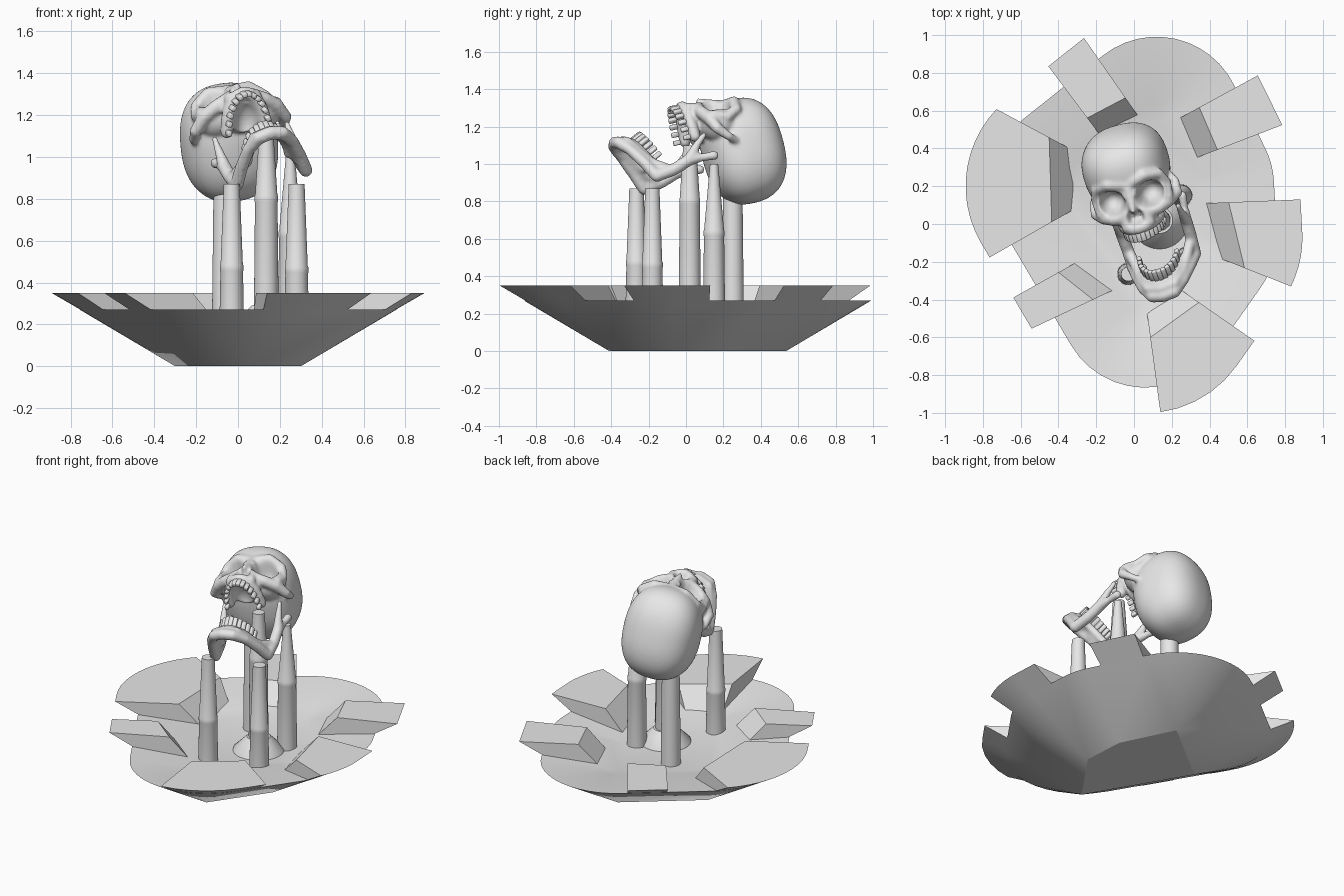
import bpy, bmesh, math
from mathutils import Matrix, Vector

if "Cube" in bpy.data.objects:
    bpy.data.objects.remove(bpy.data.objects["Cube"])

grey = bpy.data.materials.new("pale_grey")
grey.use_nodes = True
grey.diffuse_color = (0.8, 0.8, 0.8, 1)
grey.node_tree.nodes["Principled BSDF"].inputs["Base Color"].default_value = (0.8, 0.8, 0.8, 1)


def make(name, bm, matrix=Matrix(), angle=35):
    """Turn a bmesh into an object, smooth except at sharp edges."""
    bmesh.ops.recalc_face_normals(bm, faces=bm.faces)
    me = bpy.data.meshes.new(name)
    bm.to_mesh(me)
    bm.free()
    me.materials.append(grey)
    ob = bpy.data.objects.new(name, me)
    bpy.context.collection.objects.link(ob)
    ob.matrix_world = matrix
    bpy.ops.object.select_all(action='DESELECT')
    ob.select_set(True)
    bpy.context.view_layer.objects.active = ob
    bpy.ops.object.shade_smooth_by_angle(angle=math.radians(angle))


def frame(side, back, origin):
    """Matrix from rough sideways and backward axes."""
    x = Vector(side).normalized()
    y = Vector(back)
    y = (y - x * y.dot(x)).normalized()
    m = Matrix((x, y, x.cross(y))).transposed().to_4x4()
    return Matrix.Translation(origin) @ m


# Dish: a flared pentagon with rounded corners
BASE = [Vector(p) for p in ((.12, .535), (-.3, .2), (.06, -.41), (.3, -.07), (.285, .2))]
FLARE = 1.69


def outline(offset, z):
    pts = []
    for i, v in enumerate(BASE):
        a, b = v - BASE[i - 1], BASE[(i + 1) % len(BASE)] - v
        a0, a1 = math.atan2(-a.x, a.y), math.atan2(-b.x, b.y)
        turn = (a1 - a0) % math.tau
        for k in range(13):
            t = a0 + turn * k / 12
            pts.append((v.x + offset * math.cos(t), v.y + offset * math.sin(t), z))
    return pts


def loft(*rings):
    bm = bmesh.new()
    rows = [[bm.verts.new(p) for p in r] for r in rings]
    n = len(rows[0])
    for a, b in zip(rows, rows[1:]):
        for i in range(n):
            bm.faces.new((a[i], a[(i + 1) % n], b[(i + 1) % n], b[i]))
    bm.faces.new(rows[0])
    bm.faces.new(rows[-1])
    bmesh.ops.remove_doubles(bm, verts=bm.verts, dist=1e-4)
    return bm


make("dish", loft(outline(0, 0), outline(.27 * FLARE, .27),
                  outline(.1, .225), outline(0, .2)), angle=25)

# Raised rim slabs: two foot corners, then two outer corners
SLABS = {"back": ((-.18, .47), (.02, .575), (-.465, .85), (-.265, .985)),
         "back_left": ((.24, .56), (.33, .35), (.68, .80), (.80, .53)),
         "left": ((.38, .11), (.45, -.18), (.885, .13), (.83, -.33)),
         "front_left": ((.25, -.35), (.07, -.48), (.64, -.62), (.14, -1)),
         "front_right": ((-.11, -.35), (-.3, -.2), (-.555, -.56), (-.64, -.39)),
         "right": ((-.33, .07), (-.34, .4), (-.77, -.18), (-.75, .62))}
UP = Vector((0, 0, 1))
for name, corners in SLABS.items():
    p, q, r, s = (Vector((x, y, .22)) for x, y in corners)
    inside = (r + s) / 2 * .85 + (p + q) / 2 * .15 + UP * .08
    ramp = (r - p) * .24 + UP * .13
    bm = loft(outline(.15 * FLARE - .008, .15), outline(.35 * FLARE, .35))
    for point, normal in ((p, (r - p).cross(UP)), (q, (s - q).cross(UP)), (p, (q - p).cross(ramp))):
        if normal.dot(inside - point) > 0:
            normal = -normal
        cut = bmesh.ops.bisect_plane(bm, geom=bm.verts[:] + bm.edges[:] + bm.faces[:], dist=1e-5,
                                     plane_co=point, plane_no=normal, clear_outer=True)
        edges = [e for e in cut["geom_cut"] if isinstance(e, bmesh.types.BMEdge)]
        bmesh.ops.holes_fill(bm, edges=edges)
    make(name + "_rim_slab", bm, angle=25)


# Turned posts with a thin band
def turned(name, x, y, profile):
    bm = bmesh.new()
    verts = [bm.verts.new((r, 0, z)) for r, z in profile]
    edges = [bm.edges.new(e) for e in zip(verts, verts[1:])]
    bmesh.ops.spin(bm, geom=verts + edges, cent=(0, 0, 0), axis=(0, 0, 1),
                   angle=math.tau, steps=32, use_duplicate=False)
    bmesh.ops.remove_doubles(bm, verts=bm.verts, dist=1e-5)
    make(name, bm, Matrix.Translation((x, y, 0)))


POSTS = {"front_right_post": (-.03, -.265, .47, .87, .038),
         "front_left_post": (.28, -.18, .46, .87, .038),
         "centre_post": (.135, .02, .8, 1.1, .035),
         "rear_left_post": (.25, .15, .63, 1.0, .022)}
for name, (x, y, band, top, tip) in POSTS.items():
    turned(name, x, y, [(0, .14), (.06, .14), (.054, band - .02), (.056, band - .012),
                        (.056, band + .012), (.053, band + .02), (tip, top), (0, top)])
turned("rear_right_post", -.065, .25, [(0, .14), (.06, .14), (.052, .86), (0, .86)])
turned("centre_collar", .135, .02, [(.16, .17), (.15, .21), (.07, .29), (0, .29)])


# Organic building blocks: balls that are fused into one skin
def ball_template(subdivisions, power=2):
    """Unit ball; a power above two makes it boxier."""
    bm = bmesh.new()
    bmesh.ops.create_icosphere(bm, subdivisions=subdivisions, radius=1)
    for v in bm.verts:
        v.co /= sum(abs(c) ** power for c in v.co) ** (1 / power)
    ball = [v.co[:] for v in bm.verts], [[v.index for v in f.verts] for f in bm.faces]
    bm.free()
    return ball


SMALL, LARGE, BOXY = ball_template(2), ball_template(4), ball_template(5, 2.45)


class Bone:
    def __init__(self):
        self.verts, self.faces = [], []

    def blob(self, loc, size, ball=LARGE):
        n = len(self.verts)
        self.verts += [[c + d * e for c, d, e in zip(loc, v, size)] for v in ball[0]]
        self.faces += [[n + i for i in f] for f in ball[1]]

    def chain(self, side, *knots):
        """Row of overlapping balls through (x, y, z, radius) knots."""
        for a, b in zip(knots, knots[1:]):
            a, b = Vector(a), Vector(b)
            steps = max(2, math.ceil((b - a).length / .014))
            for k in range(steps + 1):
                x, y, z, r = a.lerp(b, k / steps)
                self.blob((x * side, y, z), (r, r, r), SMALL)

    def build(self, name, matrix, hollows=()):
        """Fuse the balls, press in (axis, centre, size) hollows and soften."""
        me = bpy.data.meshes.new(name)
        me.from_pydata(self.verts, [], self.faces)
        ob = bpy.data.objects.new(name, me)
        bpy.context.collection.objects.link(ob)
        mod = ob.modifiers.new("fuse", 'REMESH')
        mod.mode = 'VOXEL'
        mod.voxel_size = .009
        dg = bpy.context.evaluated_depsgraph_get()
        bm = bmesh.new()
        bm.from_mesh(ob.evaluated_get(dg).to_mesh())
        bpy.data.objects.remove(ob)
        bpy.data.meshes.remove(me)
        for axis, centre, size in hollows:
            for v in bm.verts:
                d = [(v.co[i] - centre[i]) / size[i] for i in range(3)]
                spread = sum(d[i] ** 2 for i in range(3) if i != axis)
                if spread < 1 and d[axis] < math.sqrt(1 - spread):
                    v.co[axis] = centre[axis] + size[axis] * math.sqrt(1 - spread)
        for _ in range(4):
            bmesh.ops.smooth_vert(bm, verts=bm.verts, factor=.5,
                                  use_axis_x=True, use_axis_y=True, use_axis_z=True)
        make(name, bm, matrix, 70)


def arch(t, width, depth):
    a = math.radians(84) * t
    return width * math.sin(a), depth * (1 - math.cos(a)), a


def teeth(name, matrix, front, z, height, width, depth, count=14):
    bm = bmesh.new()
    for k in range(count):
        x, y, a = arch(2 * k / (count - 1) - 1, width, depth)
        m = (Matrix.Translation((x, front + y, z)) @ Matrix.Rotation(a, 4, 'Z')
             @ Matrix.Diagonal((.026, .024, height * (1 - .2 * abs(a)), 1)))
        bmesh.ops.create_cube(bm, size=1, matrix=m)
    bmesh.ops.bevel(bm, geom=bm.edges[:], offset=.006, segments=2, profile=.5, affect='EDGES')
    make(name, bm, matrix, 50)


# Skull, tipped back so the face looks upward
head = frame((.95, .26, .15), (.08, .25, -.965), (-.02, .28, 1.07))
skull = Bone()
skull.blob((-.015, .005, .03), (.228, .283, .213), BOXY)
skull.blob((0, -.19, -.18), (.1, .1, .09))
skull.chain(1, (0, -.255, -.02, .033), (0, -.278, -.08, .026), (0, -.308, -.145, .018))
hollows = [(2, (0, -.15, -.3), (.068, .12, .09))]
for s in (-1, 1):
    skull.blob((.1 * s, -.16, -.1), (.11, .1, .1))
    # brow and outer eye rim
    skull.chain(s, (.02, -.255, -.005, .032), (.1, -.255, .015, .03),
                (.17, -.205, -.005, .03), (.195, -.175, -.07, .027), (.185, -.2, -.14, .03))
    # cheekbone, flaring out and tucking back to the temple
    skull.chain(s, (.06, -.265, -.18, .034), (.12, -.235, -.18, .036), (.18, -.19, -.165, .036),
                (.225, -.125, -.15, .03), (.225, -.07, -.1, .024), (.2, -.04, -.06, .02))
    # inner eye rim down to the upper jaw
    skull.chain(s, (.03, -.265, -.07, .026), (.045, -.27, -.15, .028), (.06, -.275, -.23, .034))
    # tooth ridge
    ridge = [arch(k / 5, .1, .2) for k in range(6)]
    skull.chain(s, *[(x, -.3 + y, -.245, .032) for x, y, a in ridge])
    hollows.append((1, (.108 * s, -.25, -.088), (.07, .115, .066)))
    hollows.append((1, (.02 * s, -.3, -.185), (.02, .06, .034)))
skull.build("skull", head, hollows)
teeth("upper_teeth", head, -.305, -.29, .055, .102, .2)

# Lower jaw, hanging wide open
jaw = frame((.96, .2, .2), (0, .62, -.78), (.125, -.27, 1.145))
lower = Bone()
for s in (-1, 1):
    ridge = [arch(k / 5, .104, .17) for k in range(6)]
    lower.chain(s, *[(x, y, -.05, .026) for x, y, a in ridge])
    # lower border from chin to jaw angle
    lower.chain(s, (0, -.045, -.11, .034), (.06, -.03, -.11, .034), (.11, .04, -.1, .03),
                (.145, .14, -.095, .032), (.172, .24, -.095, .034))
    lower.chain(s, (0, -.025, -.075, .03), (.07, -.005, -.075, .03), (.11, .08, -.075, .03),
                (.135, .17, -.06, .03), (.165, .25, -.02, .03))
    # upright branch, forked at the top
    lower.chain(s, (.172, .24, -.095, .034), (.175, .27, .0, .034), (.178, .28, .1, .034),
                (.18, .245, .18, .022), (.18, .225, .25, .016))
    lower.chain(s, (.178, .28, .1, .034), (.185, .315, .165, .022), (.19, .345, .22, .026))
lower.build("lower_jaw", jaw)
teeth("lower_teeth", jaw, 0, -.002, .07, .104, .17)
